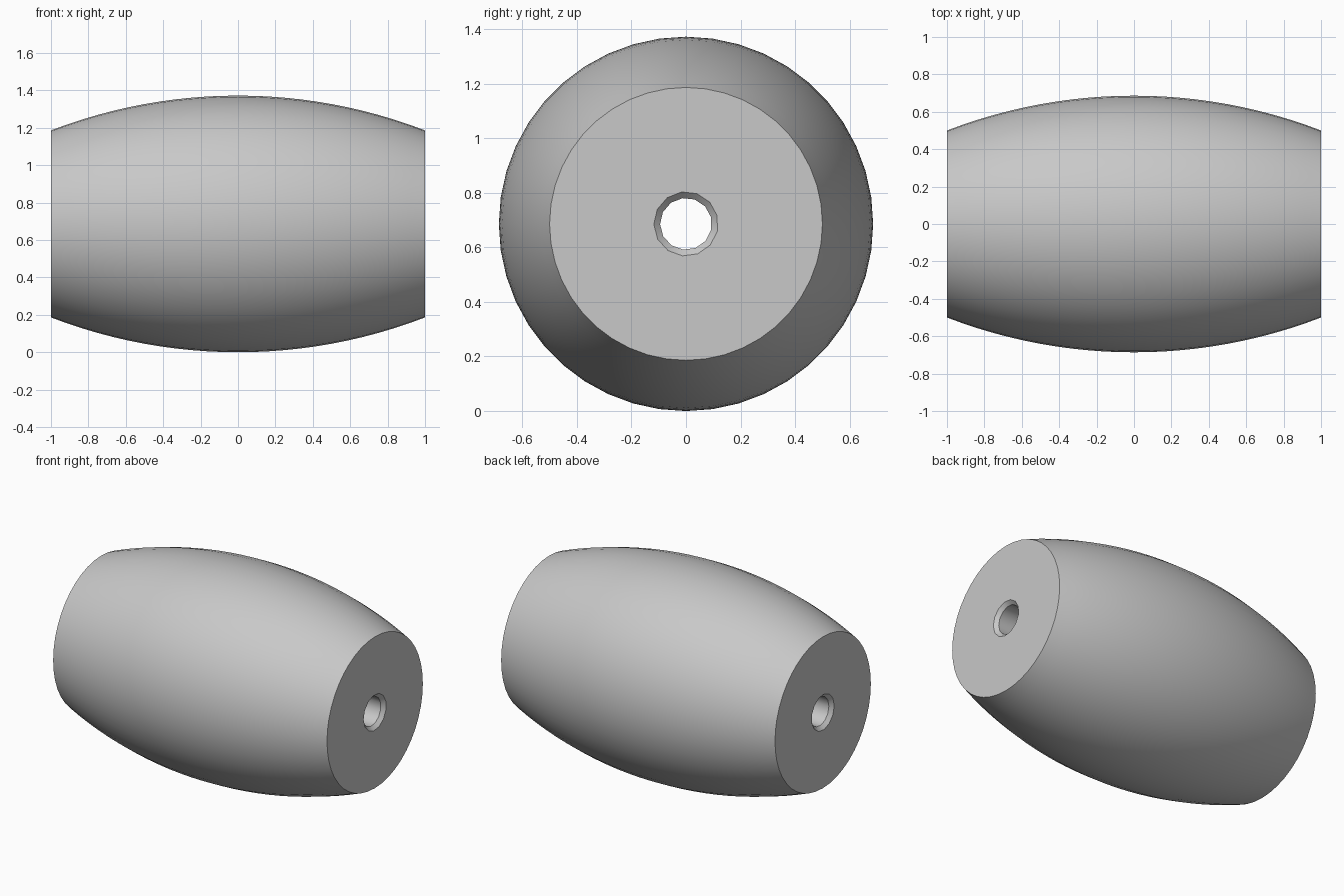
import bpy, bmesh
from math import sin, cos, pi, radians

if "Cube" in bpy.data.objects:
    bpy.data.objects.remove(bpy.data.objects["Cube"])

HALF, R_MID, R_END = 1.0, 0.686, 0.5
R_BORE, R_SINK = 0.095, 0.118
CENTRE_Z = 0.686

grey = bpy.data.materials.new("plain grey")
grey.use_nodes = True
colour = (0.58, 0.58, 0.58, 1)
grey.diffuse_color = colour
grey.node_tree.nodes["Principled BSDF"].inputs["Base Color"].default_value = colour


def revolve(bm, profile, sides, phase=0.0):
    """Sweep (x, radius) points round the x axis; return the two end edge loops."""
    rings = [[bm.verts.new((x, r * cos(phase + 2 * pi * i / sides),
                            CENTRE_Z + r * sin(phase + 2 * pi * i / sides)))
              for i in range(sides)] for x, r in profile]
    for a, b in zip(rings, rings[1:]):
        for i in range(sides):
            j = (i + 1) % sides
            bm.faces.new((a[i], a[j], b[j], b[i]))
    return [[bm.edges.get((ring[i], ring[i - 1])) for i in range(sides)]
            for ring in (rings[0], rings[-1])]


bm = bmesh.new()

# Bulging outer wall, a circular arc in profile
bulge = R_MID - R_END
arc_radius = (HALF ** 2 + bulge ** 2) / (2 * bulge)
steps = 24
outer = []
for k in range(steps + 1):
    x = -HALF + 2 * HALF * k / steps
    outer.append((x, R_MID - arc_radius + (arc_radius ** 2 - x * x) ** 0.5))
outer_ends = revolve(bm, outer, 44)

# Through bore with a chamfered mouth at each end
chamfer = R_SINK - R_BORE
bore = [(-HALF, R_SINK), (-HALF + chamfer, R_BORE),
        (HALF - chamfer, R_BORE), (HALF, R_SINK)]
bore_ends = revolve(bm, bore, 13, radians(70))

# Flat end faces between the wall and the bore
for rim, mouth in zip(outer_ends, bore_ends):
    bmesh.ops.triangle_fill(bm, edges=rim + mouth, use_beauty=True)

bmesh.ops.recalc_face_normals(bm, faces=bm.faces)
mesh = bpy.data.meshes.new("barrel_bead")
bm.to_mesh(mesh)
bm.free()
mesh.materials.append(grey)
bead = bpy.data.objects.new("barrel_bead", mesh)
bpy.context.collection.objects.link(bead)

# Smooth wall and bore, crisp rims
bpy.ops.object.select_all(action='DESELECT')
bead.select_set(True)
bpy.context.view_layer.objects.active = bead
bpy.ops.object.shade_smooth_by_angle(angle=radians(30))
